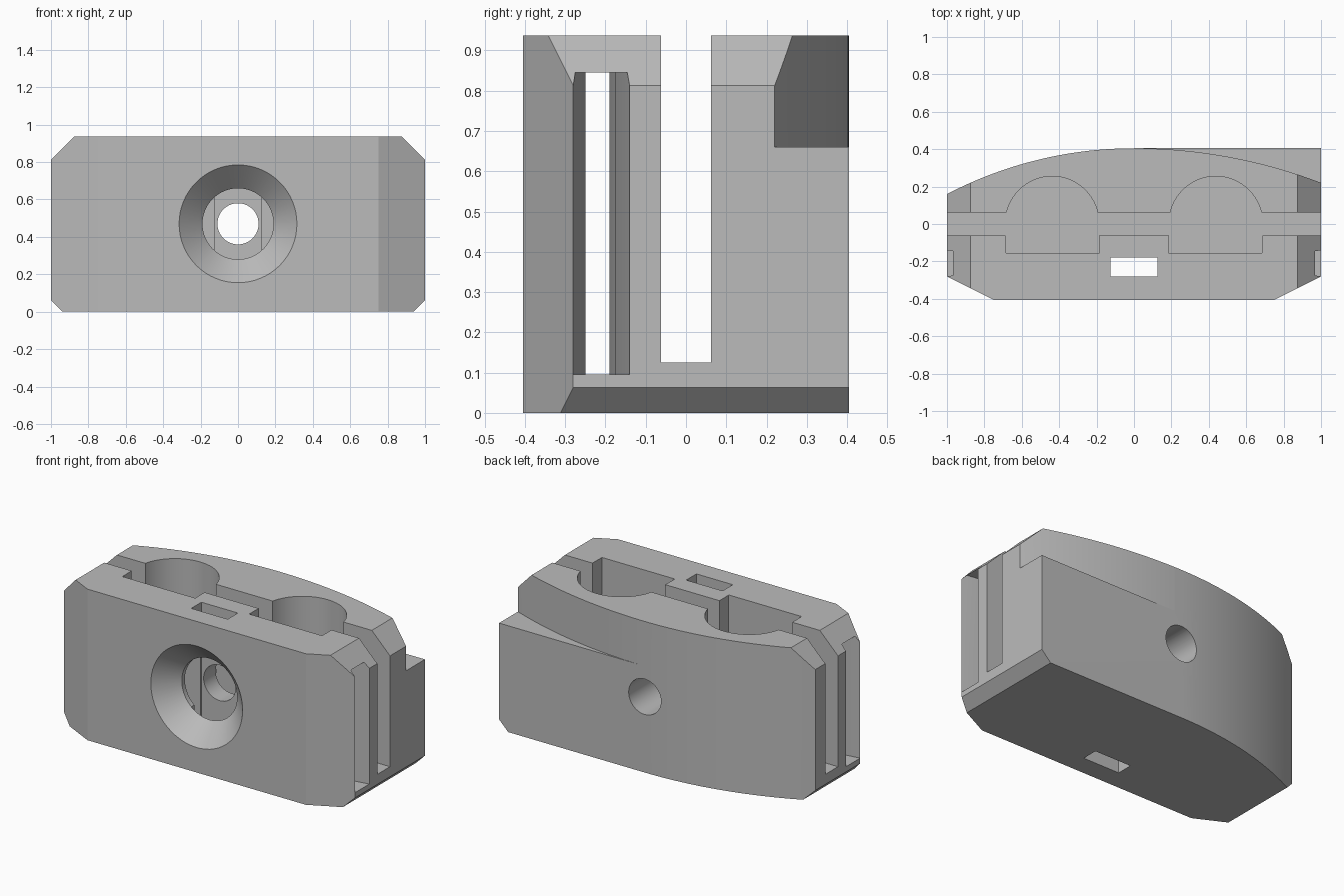
import bpy, bmesh, math
from mathutils import Vector

if "Cube" in bpy.data.objects:
    bpy.data.objects.remove(bpy.data.objects["Cube"], do_unlink=True)

W, D, H = 1.0, 0.405, 0.9375      # half width, half depth, height
FLOOR = 0.125                     # floor of the slot and pockets
HOLE_Z = 0.47


def make_object(name, bm):
    bmesh.ops.recalc_face_normals(bm, faces=bm.faces)
    mesh = bpy.data.meshes.new(name)
    bm.to_mesh(mesh)
    bm.free()
    ob = bpy.data.objects.new(name, mesh)
    bpy.context.collection.objects.link(ob)
    return ob


def prism(name, points, low, high, axis="z"):
    """Extrude an outline along z (x, y points) or y (x, z points)."""
    bm = bmesh.new()
    place = (lambda a, b: (a, b, low)) if axis == "z" else (lambda a, b: (a, low, b))
    face = bm.faces.new([bm.verts.new(place(a, b)) for a, b in points])
    res = bmesh.ops.extrude_face_region(bm, geom=[face])
    step = high - low
    move = Vector((0, 0, step)) if axis == "z" else Vector((0, step, 0))
    bmesh.ops.translate(bm, vec=move, verts=[v for v in res["geom"] if isinstance(v, bmesh.types.BMVert)])
    return make_object(name, bm)


def lathe(name, profile, centre_z, steps=64):
    """Spin (radius, y) points about a y axis line."""
    bm = bmesh.new()
    verts = [bm.verts.new((r, y, centre_z)) for r, y in profile]
    edges = [bm.edges.new(pair) for pair in zip(verts, verts[1:])]
    bmesh.ops.spin(bm, geom=verts + edges, cent=(0, 0, centre_z), axis=(0, 1, 0),
                   angle=2 * math.pi, steps=steps)
    bmesh.ops.remove_doubles(bm, verts=bm.verts, dist=0.0001)
    return make_object(name, bm)


def box_outline(x0, x1, y0, y1):
    return [(x0, y0), (x1, y0), (x1, y1), (x0, y1)]


def cut(target, cutter):
    cutter.hide_render = True
    mod = target.modifiers.new("cut", "BOOLEAN")
    mod.operation = "DIFFERENCE"
    mod.solver = "EXACT"
    mod.object = cutter
    bpy.context.view_layer.objects.active = target
    bpy.ops.object.modifier_apply(modifier=mod.name)
    bpy.data.objects.remove(cutter, do_unlink=True)


def back_arc(x, drop):
    """Depth of a back curve that falls by drop at the side."""
    radius = (1 + drop * drop) / (2 * drop)
    return D - radius + math.sqrt(radius * radius - x * x)


# Main block: bevelled front corners, curved right half of the back
outline = [(-W, -0.28), (-0.75, -D), (0.75, -D), (W, -0.28), (W, D)]
outline += [(-i / 24, back_arc(i / 24, 0.245)) for i in range(25)]
body = prism("clamp_body", outline, 0, H)

# Curved step in the upper left of the back
step = [(x, back_arc(x, 0.185)) for x in [0.05 + i * 0.95 / 24 for i in range(25)]]
step += [(1.1, 0.18), (1.1, 0.6), (0.05, 0.6)]
cut(body, prism("back_step_cutter", step, 0.66, 1.2))

# Sloped top and bottom corners, and the two tube pockets
for s in (-1, 1):
    top = [(s * 0.775, H + 0.1), (s * 1.1, H - 0.225), (s * 1.1, H + 0.1)]
    bottom = [(s * 0.8375, -0.1), (s * 1.1, 0.1625), (s * 1.1, -0.1)]
    cut(body, prism("top_corner_cutter", top, -1, 1, "y"))
    cut(body, prism("bottom_corner_cutter", bottom, -1, 1, "y"))
    pocket = [(s * 0.185, -0.155), (s * 0.685, -0.155)]
    pocket += [(s * (0.4375 + 0.25 * math.cos(math.pi * i / 32)),
                0.005 + 0.25 * math.sin(math.pi * i / 32)) for i in range(33)]
    cut(body, prism("pocket_cutter", pocket, FLOOR, 1.2))

# Full-width centre slot
cut(body, prism("centre_slot_cutter", box_outline(-1.2, 1.2, -0.0625, 0.0625), FLOOR, 1.2))

# Cross slot that flares toward both sides
half = [(0.8, -0.25), (W, -0.28), (1.1, -0.295)]
rear = [(1.1, -0.115), (W, -0.14), (0.8, -0.175), (0.5, -0.19)]
flare = half + rear
flare += [(-x, y) for x, y in reversed(flare)]
cut(body, prism("cross_slot_cutter", flare, 0.095, 0.845))

# Vertical slot and countersunk bolt hole
cut(body, prism("vertical_slot_cutter", box_outline(-0.125, 0.125, -0.28, -0.18), -0.2, 1.2))
bolt = [(0, -0.455), (0.365, -0.455), (0.19, -0.28), (0.19, -0.19),
        (0.11, -0.19), (0.11, 0.6), (0, 0.6)]
cut(body, lathe("bolt_hole_cutter", bolt, HOLE_Z))

# Material and shading
grey = bpy.data.materials.new("plain grey")
grey.use_nodes = True
colour = (0.5, 0.5, 0.5, 1)
grey.diffuse_color = colour
grey.node_tree.nodes["Principled BSDF"].inputs["Base Color"].default_value = colour
body.data.materials.clear()
body.data.materials.append(grey)
bpy.ops.object.select_all(action="DESELECT")
body.select_set(True)
bpy.context.view_layer.objects.active = body
bpy.ops.object.shade_smooth_by_angle(angle=math.radians(20))
